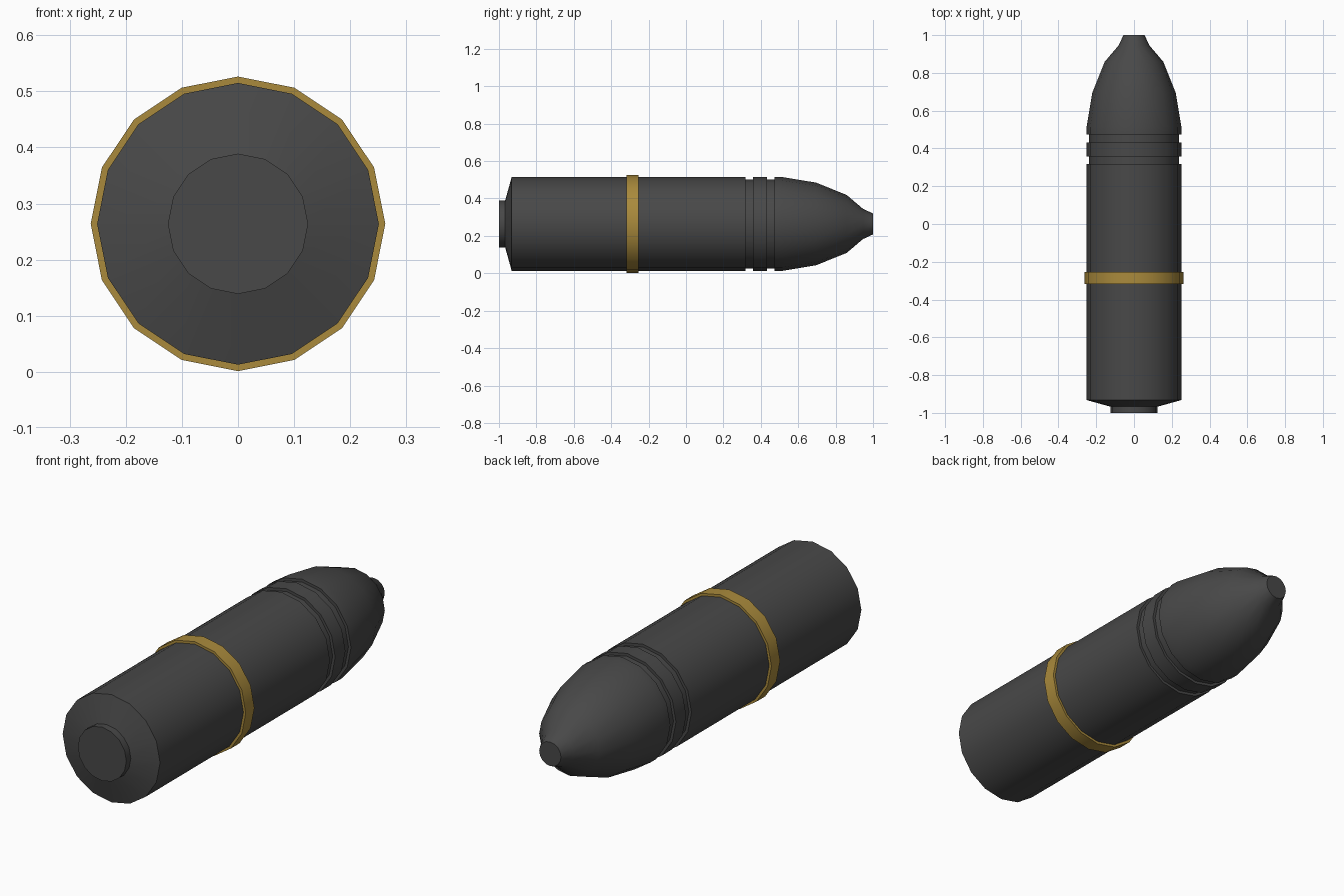
import bpy, bmesh, math

if "Cube" in bpy.data.objects:
    bpy.data.objects.remove(bpy.data.objects["Cube"])

SIDES = 16
AXIS_Z = 0.2638


def material(name, color):
    m = bpy.data.materials.new(name)
    m.diffuse_color = (*color, 1)
    m.use_nodes = True
    m.node_tree.nodes["Principled BSDF"].inputs["Base Color"].default_value = m.diffuse_color
    return m


def lathe(name, profile, mat, closed=False):
    """Spin a (y, radius) profile round the long axis; cap the ends or close the loop."""
    bm = bmesh.new()
    rings = []
    for y, r in profile:
        angles = [2 * math.pi * i / SIDES for i in range(SIDES)]
        rings.append([bm.verts.new((r * math.cos(a), y, r * math.sin(a))) for a in angles])
    pairs = list(zip(rings, rings[1:]))
    if closed:
        pairs.append((rings[-1], rings[0]))
    else:
        bm.faces.new(rings[0])
        bm.faces.new(rings[-1])
    for a, b in pairs:
        for i in range(SIDES):
            j = (i + 1) % SIDES
            bm.faces.new((a[i], a[j], b[j], b[i]))
    bmesh.ops.recalc_face_normals(bm, faces=bm.faces)
    mesh = bpy.data.meshes.new(name)
    bm.to_mesh(mesh)
    bm.free()
    mesh.materials.append(mat)
    ob = bpy.data.objects.new(name, mesh)
    ob.location.z = AXIS_Z
    bpy.context.collection.objects.link(ob)
    bpy.ops.object.select_all(action='DESELECT')
    ob.select_set(True)
    bpy.context.view_layer.objects.active = ob
    bpy.ops.object.shade_smooth_by_angle(angle=math.radians(30))
    return ob


steel = material("dark_steel", (0.065, 0.065, 0.065))
brass = material("brass", (0.40, 0.255, 0.045))

# Shell: base plug, chamfer, body, two grooves, curved nose, flared blunt tip
lathe("shell_body", [
    (-1.0, 0.125), (-0.967, 0.125), (-0.932, 0.251),
    (0.318, 0.251), (0.318, 0.238), (0.357, 0.238), (0.357, 0.251),
    (0.432, 0.251), (0.432, 0.238), (0.473, 0.238), (0.473, 0.251),
    (0.513, 0.251), (0.695, 0.221), (0.859, 0.155), (0.946, 0.081), (1.0, 0.056),
], steel)

# Raised driving band around the body
lathe("driving_band", [
    (-0.318, 0.248), (-0.318, 0.2625), (-0.254, 0.2625), (-0.254, 0.248),
], brass, closed=True)
